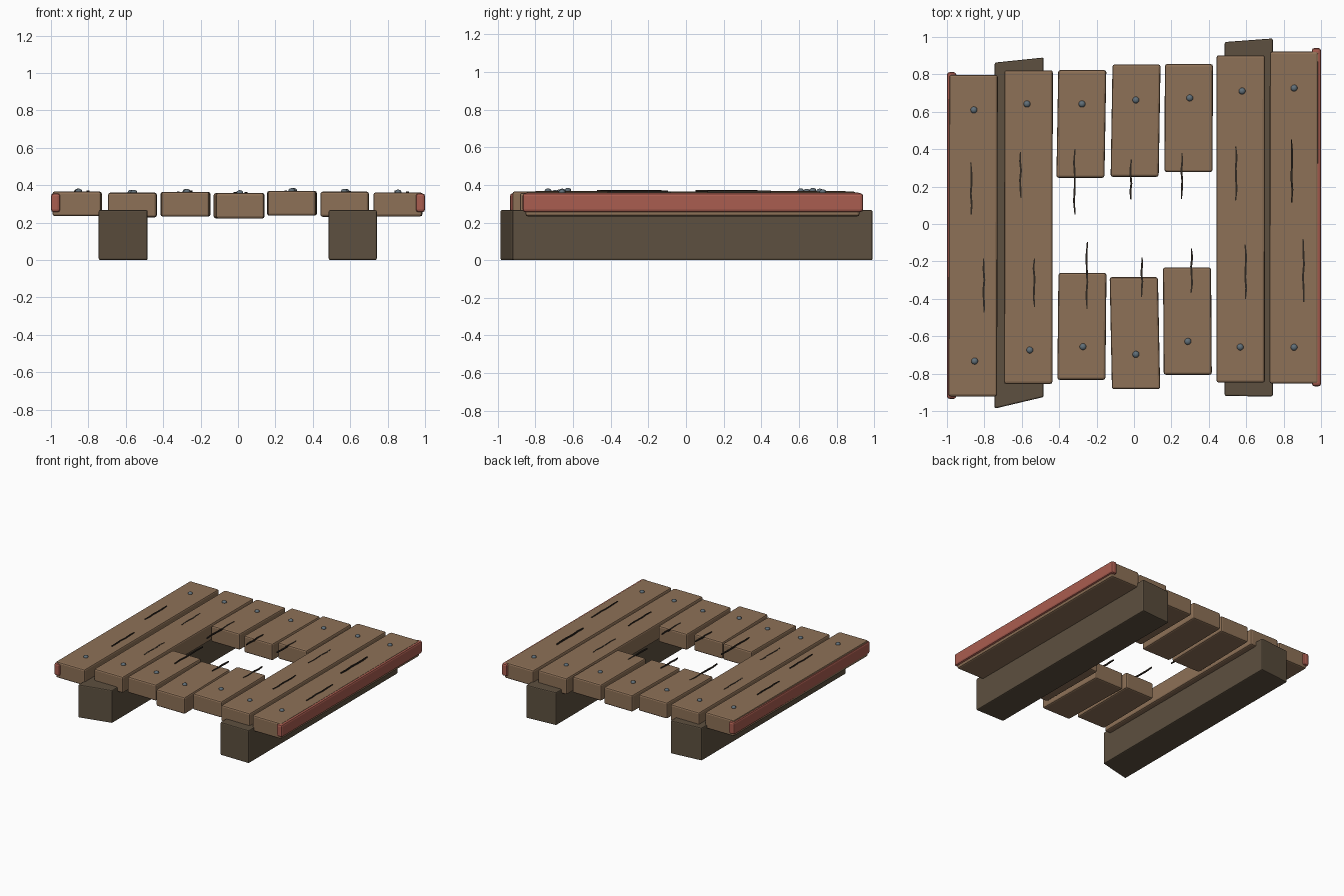
import bpy, bmesh, math
from mathutils import Vector


def material(name, rgb):
    m = bpy.data.materials.new(name)
    m.diffuse_color = (*rgb, 1)
    return m


WOOD = material("plank_wood", (0.27, 0.165, 0.095))
BEAM = material("beam_wood", (0.11, 0.08, 0.05))
RED = material("red_trim", (0.40, 0.11, 0.08))
IRON = material("iron", (0.12, 0.16, 0.19))
DARK = material("crack", (0.03, 0.022, 0.016))


def add_object(name, bm, mat):
    bmesh.ops.recalc_face_normals(bm, faces=bm.faces)
    me = bpy.data.meshes.new(name)
    bm.to_mesh(me)
    bm.free()
    me.materials.append(mat)
    ob = bpy.data.objects.new(name, me)
    bpy.context.collection.objects.link(ob)
    return ob


def prism(name, outline, z0, z1, mat, bevel=0.0):
    """Extrude a plan outline upward and soften its edges."""
    bm = bmesh.new()
    face = bm.faces.new([bm.verts.new((x, y, z0)) for x, y in outline])
    top = bmesh.ops.extrude_face_region(bm, geom=[face])["geom"]
    verts = [v for v in top if isinstance(v, bmesh.types.BMVert)]
    bmesh.ops.translate(bm, verts=verts, vec=(0, 0, z1 - z0))
    ob = add_object(name, bm, mat)
    if bevel:
        mod = ob.modifiers.new("Bevel", "BEVEL")
        mod.width = bevel
        mod.segments = 2
    return ob


def plank(name, x0, x1, y0, y1, z0, z1, skew=0.0, mat=WOOD, bevel=0.012):
    """Board whose far end is shifted sideways by skew."""
    s = skew / 2
    return prism(name, [(x0 - s, y0), (x1 - s, y0), (x1 + s, y1), (x0 + s, y1)],
                 z0, z1, mat, bevel)


# support beams with crooked sawn ends
prism("left_beam", [(-0.745, -0.987), (-0.483, -0.925), (-0.483, 0.89), (-0.745, 0.863)],
      0, 0.267, BEAM, 0.008)
prism("right_beam", [(0.485, -0.92), (0.742, -0.922), (0.742, 0.992), (0.485, 0.973)],
      0, 0.267, BEAM, 0.008)

# full planks and the broken middle ones
for spec in [
    ("outer_left_plank", -0.99, -0.73, -0.922, 0.797, 0.235, 0.366, 0.004),
    ("inner_left_plank", -0.694, -0.435, -0.855, 0.822, 0.228, 0.360, 0.002),
    ("broken_plank_a_back", -0.410, -0.153, 0.247, 0.823, 0.232, 0.364, 0.010),
    ("broken_plank_a_front", -0.407, -0.150, -0.833, -0.262, 0.232, 0.364, 0.006),
    ("broken_plank_b_back", -0.120, 0.137, 0.252, 0.853, 0.222, 0.358, 0.010),
    ("broken_plank_b_front", -0.124, 0.134, -0.883, -0.284, 0.222, 0.358, -0.012),
    ("broken_plank_c_back", 0.164, 0.421, 0.278, 0.855, 0.237, 0.369, 0.002),
    ("broken_plank_c_front", 0.157, 0.414, -0.806, -0.232, 0.237, 0.369, -0.004),
    ("inner_right_plank", 0.441, 0.700, -0.848, 0.902, 0.231, 0.365, 0.001),
    ("outer_right_plank", 0.725, 0.985, -0.853, 0.922, 0.233, 0.361, 0.002),
]:
    plank(*spec)

# painted edge strips
plank("left_trim", -1.0, -0.95, -0.935, 0.812, 0.256, 0.356, 0, RED, 0.014)
plank("right_trim", 0.951, 1.0, -0.868, 0.941, 0.256, 0.356, 0, RED, 0.014)

# domed bolt heads, one at each plank end: x, y, surface height
BOLTS = [(-0.856, 0.61, 0.366), (-0.572, 0.642, 0.36), (-0.278, 0.642, 0.364),
         (0.01, 0.663, 0.358), (0.298, 0.674, 0.369), (0.578, 0.711, 0.365),
         (0.856, 0.727, 0.361),
         (-0.852, -0.733, 0.366), (-0.557, -0.674, 0.36), (-0.273, -0.656, 0.364),
         (0.01, -0.697, 0.358), (0.288, -0.628, 0.369), (0.568, -0.658, 0.365),
         (0.856, -0.659, 0.361)]
for i, (x, y, z) in enumerate(BOLTS):
    bm = bmesh.new()
    bmesh.ops.create_uvsphere(bm, u_segments=12, v_segments=8, radius=0.018)
    bmesh.ops.scale(bm, verts=bm.verts, vec=(1, 1, 0.75))
    bmesh.ops.translate(bm, verts=bm.verts, vec=(x, y, z + 0.002))
    for f in bm.faces:
        f.smooth = True
    add_object(f"bolt_{i + 1}", bm, IRON)

# jagged grain cracks: x, start y, end y, top height
CRACKS = [(-0.87, 0.05, 0.33, 0.372), (-0.607, 0.14, 0.385, 0.362),
          (-0.318, 0.05, 0.40, 0.367), (-0.017, 0.13, 0.345, 0.364),
          (0.256, 0.135, 0.38, 0.372), (0.546, 0.125, 0.415, 0.367),
          (0.844, 0.115, 0.453, 0.371),
          (-0.803, -0.472, -0.185, 0.372), (-0.534, -0.445, -0.185, 0.362),
          (-0.252, -0.455, -0.095, 0.371), (0.042, -0.39, -0.18, 0.364),
          (0.308, -0.37, -0.13, 0.372), (0.597, -0.402, -0.11, 0.370),
          (0.906, -0.417, -0.08, 0.366)]
for i, (x, y0, y1, z) in enumerate(CRACKS):
    centre = [(x + 0.003 * math.sin(2.3 * k + i), y0 + (y1 - y0) * k / 5) for k in range(6)]
    half = [0.003, 0.005, 0.005, 0.005, 0.005, 0.003]
    outline = [(cx + h, cy) for (cx, cy), h in zip(centre, half)]
    outline += [(cx - h, cy) for (cx, cy), h in reversed(list(zip(centre, half)))]
    prism(f"crack_{i + 1}", outline, z - 0.01, z, DARK)
